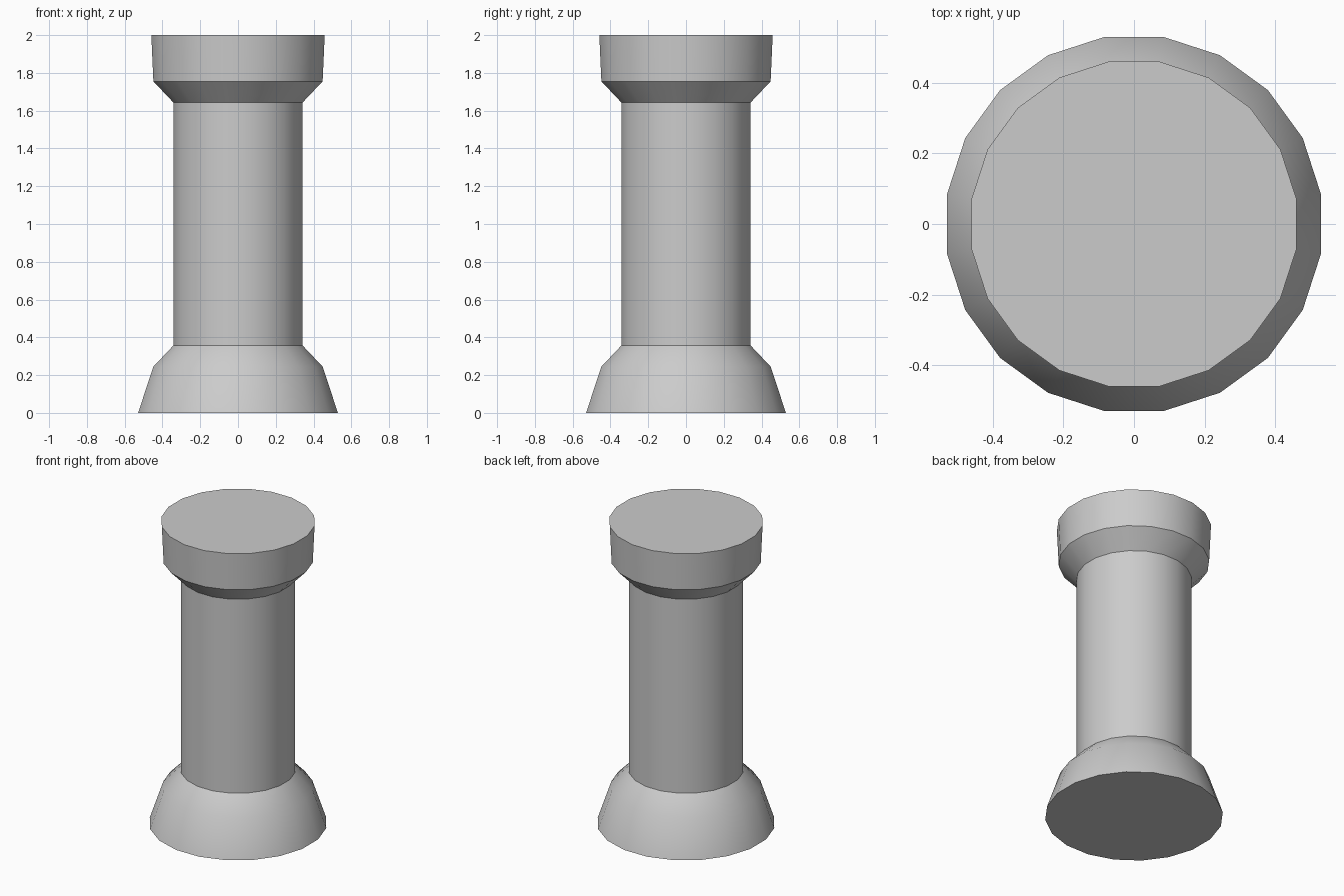
import bpy, bmesh
from math import cos, sin, pi, radians

if "Cube" in bpy.data.objects:
    bpy.data.objects.remove(bpy.data.objects["Cube"])

SIDES = 20
# (half width, height) read along the silhouette: flared base, shaft, capital
PROFILE = [(0.529, 0.0), (0.448, 0.245), (0.342, 0.357),
           (0.342, 1.643), (0.448, 1.755), (0.459, 2.0)]

# Column: stacked rings, turned half a side so flats face the axes
bm = bmesh.new()
rings = []
for half, z in PROFILE:
    r = half / cos(pi / SIDES)
    rings.append([bm.verts.new((r * cos((2 * i + 1) * pi / SIDES),
                                r * sin((2 * i + 1) * pi / SIDES), z))
                  for i in range(SIDES)])

# Side walls
for low, high in zip(rings, rings[1:]):
    for i in range(SIDES):
        j = (i + 1) % SIDES
        bm.faces.new((low[i], low[j], high[j], high[i]))

# Flat ends
bm.faces.new(rings[0][::-1])
bm.faces.new(rings[-1])

mesh = bpy.data.meshes.new("column")
bm.to_mesh(mesh)
bm.free()
column = bpy.data.objects.new("column", mesh)
bpy.context.collection.objects.link(column)

# Smooth around, sharp at the ends and shaft joints
bpy.context.view_layer.objects.active = column
column.select_set(True)
bpy.ops.object.shade_smooth_by_angle(angle=radians(35))
